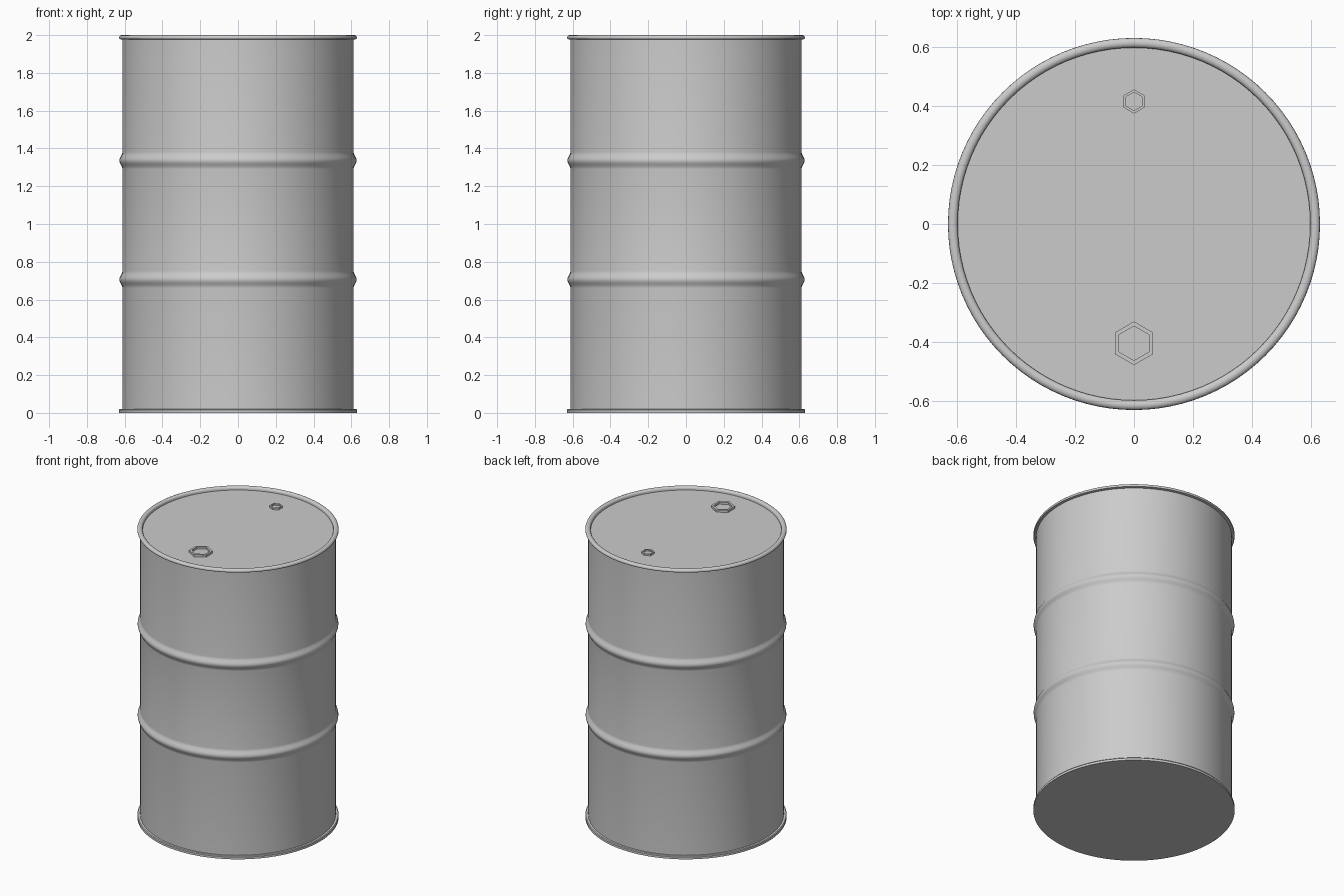
import bpy, bmesh, math
from mathutils import Matrix

if "Cube" in bpy.data.objects:
    bpy.data.objects.remove(bpy.data.objects["Cube"])

BODY_R, RIM_R, INNER_R = 0.612, 0.63, 0.597
LID_Z = 1.978


def lathe(name, profile, segments, centre=(0, 0), turn=0.0, smooth=True):
    """Revolve (radius, z) points about a vertical axis; radius 0 closes the cap."""
    bm = bmesh.new()
    verts = [bm.verts.new((r, 0, z)) for r, z in profile]
    edges = [bm.edges.new(pair) for pair in zip(verts, verts[1:])]
    bmesh.ops.spin(bm, geom=verts + edges, axis=(0, 0, 1), cent=(0, 0, 0),
                   angle=math.tau, steps=segments, use_merge=True)
    bmesh.ops.remove_doubles(bm, verts=bm.verts, dist=1e-5)
    bmesh.ops.transform(bm, verts=bm.verts, matrix=Matrix.Translation((*centre, 0))
                        @ Matrix.Rotation(turn, 4, 'Z'))
    bmesh.ops.recalc_face_normals(bm, faces=bm.faces)
    mesh = bpy.data.meshes.new(name)
    bm.to_mesh(mesh)
    bm.free()
    obj = bpy.data.objects.new(name, mesh)
    bpy.context.collection.objects.link(obj)
    if smooth:
        bpy.ops.object.select_all(action='DESELECT')
        obj.select_set(True)
        bpy.context.view_layer.objects.active = obj
        bpy.ops.object.shade_smooth_by_angle(angle=math.radians(35))
    return obj


def rib(z, half=0.045, steps=12):
    """Rolling hoop: a smooth cosine bulge in the wall."""
    return [(BODY_R + (0.628 - BODY_R) * (1 + math.cos(math.pi * t)) / 2, z + half * t)
            for t in (2 * i / steps - 1 for i in range(steps + 1))]


# Drum shell: flat base, bottom rim, two hoops, rolled top rim and sunken lid
profile = [(0, 0), (RIM_R, 0), (RIM_R, 0.015), (0.626, 0.02), (BODY_R, 0.02)]
profile += rib(0.706) + rib(1.336)
profile += [(BODY_R, 1.976)]
mid, half_w = (RIM_R + INNER_R) / 2, (RIM_R - INNER_R) / 2
profile += [(mid + half_w * math.cos(a), 1.986 + 0.014 * math.sin(a))
            for a in (math.radians(-30 + 20 * i) for i in range(11))]
profile += [(INNER_R, LID_Z), (0, LID_Z)]
lathe("drum_shell", profile, 96)


# Hexagonal bungs with a recessed socket
def bung(name, y, outer, inner, height, socket):
    top = LID_Z + height
    points = [(outer, LID_Z - 0.002), (outer, top), (inner, top),
              (inner, top - socket), (0, top - socket)]
    lathe(name, points, 6, (0, y), math.radians(30), smooth=False)


bung("large_bung", -0.404, 0.074, 0.058, 0.016, 0.014)
bung("small_bung", 0.415, 0.041, 0.031, 0.012, 0.010)
